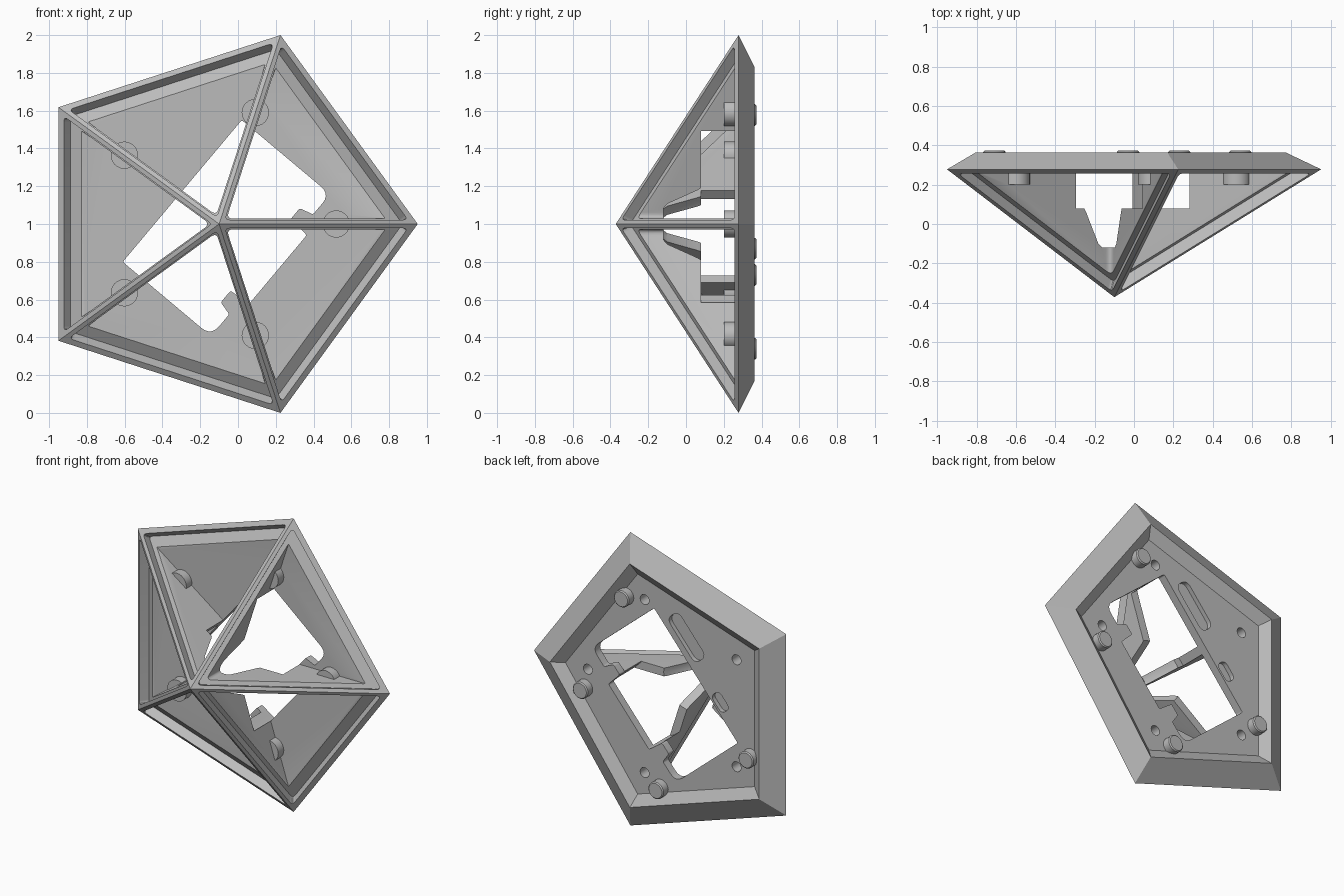
import bpy, bmesh, math
from mathutils import Vector

cube = bpy.data.objects.get("Cube")
if cube:
    bpy.data.objects.remove(cube, do_unlink=True)

R = 1.0515                      # pentagon circumradius
CX, CZ = -0.1, 1.0              # pentagon centre
APEX_Y, BASE_Y, RIDGE_Y = -0.372, 0.278, 0.363
PLATE_FRONT, PLATE_BACK = 0.26, 0.315
TAU = math.tau

grey = bpy.data.materials.new("Plain grey")
grey.use_nodes = True
colour = (0.5, 0.5, 0.5, 1)
grey.diffuse_color = colour
grey.node_tree.nodes["Principled BSDF"].inputs["Base Color"].default_value = colour


def loft(name, rings):
    """Closed solid through rings of equal length; one-point rings become tips."""
    bm = bmesh.new()
    loops = [[bm.verts.new(p) for p in ring] for ring in rings]
    for a, b in zip(loops, loops[1:]):
        n = max(len(a), len(b))
        for i in range(n):
            j = (i + 1) % n
            if len(a) == 1:
                bm.faces.new((a[0], b[i], b[j]))
            else:
                bm.faces.new((a[i], b[i], b[j], a[j]))
    for end in (loops[0], loops[-1]):
        if len(end) > 2:
            bm.faces.new(end)
    bmesh.ops.recalc_face_normals(bm, faces=bm.faces)
    mesh = bpy.data.meshes.new(name)
    bm.to_mesh(mesh)
    bm.free()
    ob = bpy.data.objects.new(name, mesh)
    bpy.context.collection.objects.link(ob)
    mesh.materials.append(grey)
    return ob


def combine(target, tool, operation="DIFFERENCE"):
    tool.hide_render = True
    mod = target.modifiers.new("combine", "BOOLEAN")
    mod.operation, mod.object, mod.solver = operation, tool, "EXACT"
    deps = bpy.context.evaluated_depsgraph_get()
    mesh = bpy.data.meshes.new_from_object(target.evaluated_get(deps))
    target.modifiers.clear()
    target.data = mesh
    bpy.data.objects.remove(tool, do_unlink=True)


def polygon(n, radius, y, x=CX, z=CZ):
    return [(x + radius * math.cos(TAU * i / n), y, z + radius * math.sin(TAU * i / n))
            for i in range(n)]


def rounded(corners, radius, steps=5):
    """Round the corners of a 2D outline with a quadratic curve."""
    out = []
    pts = [Vector(c) for c in corners]
    for i, p in enumerate(pts):
        a, b = pts[i - 1], pts[(i + 1) % len(pts)]
        r = min(radius, (a - p).length * 0.45, (b - p).length * 0.45)
        s, e = p + (a - p).normalized() * r, p + (b - p).normalized() * r
        for k in range(steps + 1):
            t = k / steps
            out.append(s * (1 - t) ** 2 + p * 2 * t * (1 - t) + e * t * t)
    return out


def extrude(name, outline, y0, y1):
    return loft(name, [[(x, y, z) for x, z in outline] for y in (y0, y1)])


# Body: five-sided pyramid with a tapered back edge
body = loft("pentagon_frame", [[(CX, APEX_Y, CZ)], polygon(5, R, BASE_Y),
                               polygon(5, R * 0.83, RIDGE_Y)])

# Shallow recess in the back
combine(body, loft("recess", [polygon(5, R * 0.75, PLATE_BACK),
                              polygon(5, R * 0.85, RIDGE_Y + 0.012)]))

# Stepped window and deep pocket in every face
edge = 2 * R * math.sin(TAU / 10)
slant = edge * math.cos(TAU / 12)


def window(base_gap, side_gap, radius):
    half = lambda v: edge / 2 * (1 - v / slant) - side_gap / math.cos(TAU / 12)
    tip = slant * (1 - 2 * side_gap / math.cos(TAU / 12) / edge)
    return rounded([(-half(base_gap), base_gap), (half(base_gap), base_gap), (0, tip)], radius)


apex = Vector((CX, APEX_Y, CZ))
for i in range(5):
    a, b = [Vector((CX + R * math.cos(TAU * k / 5), BASE_Y, CZ + R * math.sin(TAU * k / 5)))
            for k in (i, i + 1)]
    mid = (a + b) / 2
    across, up = (b - a).normalized(), (apex - mid).normalized()
    normal = across.cross(up)
    if normal.y > 0:
        normal = -normal

    def on_face(outline, lift):
        return [mid + across * u + up * v + normal * lift for u, v in outline]

    ledge = window(0.036, 0.024, 0.03)
    combine(body, loft("ledge", [on_face(ledge, 0.02), on_face(ledge, -0.06)]))
    top = on_face(window(0.065, 0.042, 0.04), -0.03)
    floor = [Vector((p.x, PLATE_FRONT, p.z)) for p in on_face(window(0.12, 0.042, 0.04), -0.03)]
    combine(body, loft("pocket", [top, floor]))

# Bosses behind the screw holes
boss_spots = [(p[0], p[2]) for p in polygon(5, 0.62, 0)]
for x, z in boss_spots:
    boss = loft("boss", [polygon(24, 0.072, 0.2, x, z), polygon(24, 0.072, 0.29, x, z)])
    combine(body, boss, "UNION")

# Slanted central opening, laid out along and across its long side
along, side = Vector((0.643, 0.766)), Vector((0.766, -0.643))
corner = Vector((0.02, 1.55))


def slanted(s, w):
    return corner + along * s + side * w


def joined(*parts):
    return [p for part in parts for p in part]


opening = [(0, 0), (0, 0.61), (-0.14, 0.61), (-0.16, 0.535), (-0.235, 0.535), (-0.245, 0.655),
           (-0.72, 0.655), (-0.73, 0.535), (-0.81, 0.535), (-0.83, 0.61), (-0.98, 0.61), (-0.98, 0)]
big, small = 0.1, 0.012
outline = []
soft = rounded([slanted(*p) for p in opening], big)
hard = rounded([slanted(*p) for p in opening], small)
for i in range(len(opening)):
    source = soft if i in (1, 10) else hard
    outline += source[i * 6:i * 6 + 6]
combine(body, extrude("opening", outline, 0.08, 0.45))

# Tapered hollow that clears the ribs near the tip
combine(body, loft("hollow", [polygon(32, 0.1, -0.12), polygon(32, 0.125, -0.1),
                              polygon(32, 0.2, 0.06), polygon(32, 0.225, 0.1)]))

# Screw holes and the two slots in the back
for x, z in boss_spots:
    combine(body, loft("screw_hole", [polygon(16, 0.034, 0.225, x, z),
                                      polygon(16, 0.034, 0.4, x, z)]))
for s, w, length, width in ((-0.26, -0.1, 0.33, 0.11), (-0.71, -0.055, 0.13, 0.08)):
    box = [slanted(s + i * length / 2, w + j * width / 2)
           for i, j in ((-1, -1), (1, -1), (1, 1), (-1, 1))]
    combine(body, extrude("slot", rounded(box, width / 2), 0.285, 0.4))

# Locating pegs on the back
pegs = []
for x, z in ((0.23, 1.577), (-0.71, 0.73), (-0.03, 0.34), (0.54, 0.87)):
    pegs.append(loft("locating_peg", [polygon(24, 0.057, PLATE_BACK - 0.01, x, z),
                                      polygon(24, 0.057, 0.366, x, z),
                                      polygon(24, 0.05, 0.373, x, z)]))

# Smooth shading on the rounded parts, sharp edges kept
bpy.ops.object.select_all(action="DESELECT")
for ob in [body] + pegs:
    ob.select_set(True)
bpy.context.view_layer.objects.active = body
bpy.ops.object.shade_smooth_by_angle(angle=math.radians(30))
